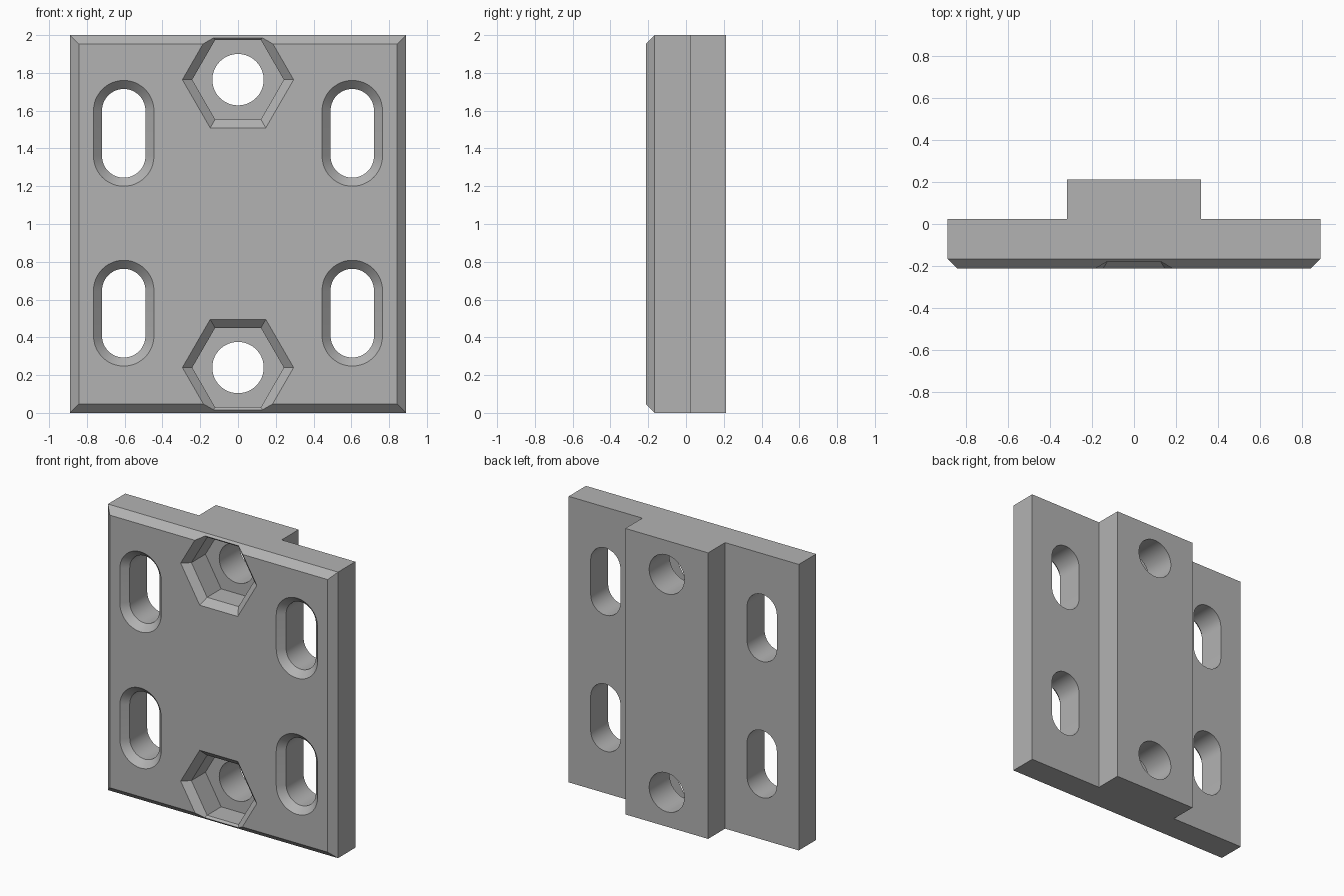
import bpy
import bmesh
from math import pi, cos, sin

cube = bpy.data.objects.get("Cube")
if cube:
    bpy.data.objects.remove(cube)

HEIGHT = 2.0
FRONT, STEP, BACK = -0.213, 0.025, 0.213
HALF_W, RIB_W = 0.89, 0.32
CHAMFER = 0.047

grey = bpy.data.materials.new("plain grey")
grey.use_nodes = True
colour = (0.45, 0.45, 0.45, 1)
grey.diffuse_color = colour
grey.node_tree.nodes["Principled BSDF"].inputs["Base Color"].default_value = colour


def make_object(name, bm):
    bmesh.ops.recalc_face_normals(bm, faces=bm.faces)
    mesh = bpy.data.meshes.new(name)
    bm.to_mesh(mesh)
    bm.free()
    mesh.materials.append(grey)
    obj = bpy.data.objects.new(name, mesh)
    bpy.context.collection.objects.link(obj)
    return obj


def outline(radius, straight=0, arc=24):
    """Points of a circle, or of an upright slot when straight is above zero."""
    if not straight:
        return [(radius * cos(2 * pi * i / arc), radius * sin(2 * pi * i / arc)) for i in range(arc)]
    pts = []
    for start, shift in ((0, straight), (pi, -straight)):
        for i in range(arc + 1):
            a = start + pi * i / arc
            pts.append((radius * cos(a), radius * sin(a) + shift))
    return pts


def loft(name, x, z, sections):
    """Solid through (depth, outline) sections along y."""
    bm = bmesh.new()
    rings = [[bm.verts.new((x + px, y, z + pz)) for px, pz in pts] for y, pts in sections]
    n = len(rings[0])
    for a, b in zip(rings, rings[1:]):
        for i in range(n):
            j = (i + 1) % n
            bm.faces.new((a[i], a[j], b[j], b[i]))
    bm.faces.new(rings[0])
    bm.faces.new(rings[-1])
    return make_object(name, bm)


# Plate with back rib: a T profile extruded upward
half = [(HALF_W, FRONT), (HALF_W, STEP), (RIB_W, STEP), (RIB_W, BACK)]
profile = half + [(-x, y) for x, y in reversed(half)]
bm = bmesh.new()
base = bm.faces.new([bm.verts.new((x, y, 0)) for x, y in profile])
grown = bmesh.ops.extrude_face_region(bm, geom=[base])["geom"]
bmesh.ops.translate(bm, verts=[v for v in grown if isinstance(v, bmesh.types.BMVert)],
                    vec=(0, 0, HEIGHT))

# Chamfer around the front face
edges = [e for e in bm.edges if all(abs(v.co.y - FRONT) < 1e-4 for v in e.verts)]
bmesh.ops.bevel(bm, geom=edges, offset=CHAMFER, offset_type='OFFSET',
                segments=1, affect='EDGES', profile=0.5)
plate = make_object("mounting_plate", bm)

cutters = []
OUT = 0.05   # how far the cutters stand proud of the front
SINK = 0.045  # depth of the 45 degree countersinks

# Four countersunk slots
for x in (-0.605, 0.605):
    for z in (0.528, 1.48):
        r, s = 0.115, 0.12
        cutters.append(loft("slot_cutter", x, z, [
            (FRONT - OUT, outline(r + SINK + OUT, s)),
            (FRONT + SINK, outline(r, s)),
            (STEP + OUT, outline(r, s))]))

# Two hexagonal nut pockets with round bolt holes
for z in (0.24, 1.764):
    flat = 0.21
    hexagon = [outline(a / cos(pi / 6), arc=6) for a in (flat + SINK + OUT, flat)]
    cutters.append(loft("nut_pocket_cutter", 0, z, [
        (FRONT - OUT, hexagon[0]),
        (FRONT + SINK, hexagon[1]),
        (FRONT + 0.2, hexagon[1])]))
    ring = outline(0.136, arc=48)
    cutters.append(loft("bolt_hole_cutter", 0, z, [(FRONT - OUT, ring), (BACK + OUT, ring)]))

# Cut every opening
bpy.context.view_layer.objects.active = plate
plate.select_set(True)
for cutter in cutters:
    cutter.hide_render = True
    mod = plate.modifiers.new("cut", 'BOOLEAN')
    mod.operation = 'DIFFERENCE'
    mod.solver = 'EXACT'
    mod.object = cutter
    bpy.ops.object.modifier_apply(modifier=mod.name)
    bpy.data.objects.remove(cutter)

bpy.ops.object.shade_smooth_by_angle(angle=pi / 7)
